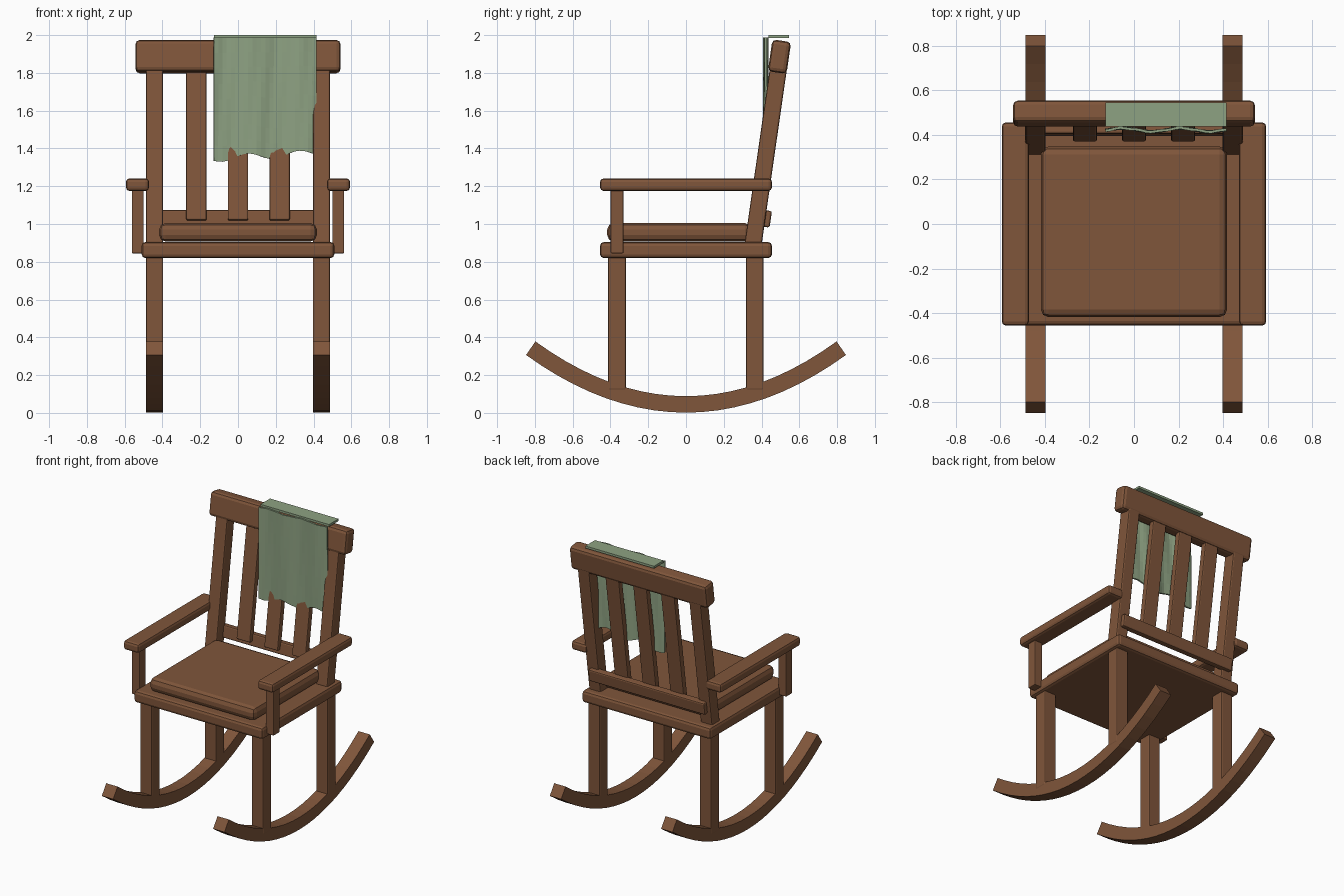
import bpy, bmesh, math
from mathutils import Vector

old = bpy.data.objects.get("Cube")
if old:
    bpy.data.objects.remove(old, do_unlink=True)


def material(name, rgb):
    m = bpy.data.materials.new(name)
    m.use_nodes = True
    m.diffuse_color = (*rgb, 1)
    m.node_tree.nodes["Principled BSDF"].inputs["Base Color"].default_value = (*rgb, 1)
    return m


wood = material("brown wood", (0.215, 0.092, 0.043))
green = material("sage cloth", (0.27, 0.36, 0.225))
LEAN = math.radians(8.2)


def finish(name, bm, mat):
    bmesh.ops.recalc_face_normals(bm, faces=bm.faces)
    mesh = bpy.data.meshes.new(name)
    bm.to_mesh(mesh)
    bm.free()
    mesh.materials.append(mat)
    ob = bpy.data.objects.new(name, mesh)
    bpy.context.scene.collection.objects.link(ob)
    return ob


def box(name, centre, size, bevel=0.0, lean=0.0, mat=wood):
    bm = bmesh.new()
    bmesh.ops.create_cube(bm, size=1)
    bmesh.ops.scale(bm, vec=size, verts=bm.verts)
    ob = finish(name, bm, mat)
    ob.location = centre
    ob.rotation_euler.x = -lean
    if bevel:
        mod = ob.modifiers.new("rounded edges", 'BEVEL')
        mod.width = bevel
        mod.segments = 2
    return ob


def rocker(name, x, width=0.09, half=0.0435, reach=0.822, steps=20):
    # square section swept along a shallow curve
    bm = bmesh.new()
    curve = lambda y: 0.045 + 0.44 * y * y
    rings = []
    for i in range(steps + 1):
        y = reach * (2 * i / steps - 1)
        n = Vector((0, -0.84 * y, 1)).normalized() * half
        p = Vector((x, y, curve(y)))
        side = Vector((width / 2, 0, 0))
        rings.append([bm.verts.new(p + a * side + b * n)
                      for a, b in ((-1, -1), (1, -1), (1, 1), (-1, 1))])
    for a, b in zip(rings, rings[1:]):
        for k in range(4):
            j = (k + 1) % 4
            bm.faces.new((a[k], a[j], b[j], b[k]))
    bm.faces.new(rings[0])
    bm.faces.new(rings[-1])
    return finish(name, bm, wood)


# seat and cushion
box("seat", (0, 0, 0.862), (1.02, 0.91, 0.085), 0.02)
box("seat_cushion", (0, -0.035, 0.956), (0.836, 0.765, 0.098), 0.035)

# paired parts
for side, s in (("left", 1), ("right", -1)):
    rocker(side + "_rocker", s * 0.441)
    for end, y in (("front", -0.365), ("back", 0.364)):
        box(f"{side}_{end}_leg", (s * 0.442, y, 0.475), (0.092, 0.094, 0.71), 0.008)
    box(side + "_back_post", (s * 0.442, 0.424, 1.37), (0.092, 0.09, 0.97), 0.01, LEAN)
    box(side + "_armrest", (s * 0.532, 0, 1.208), (0.122, 0.91, 0.066), 0.018)
    box(side + "_arm_support", (s * 0.531, -0.365, 1.015), (0.062, 0.068, 0.34), 0.005)

# backrest
box("top_rail", (0, 0.495, 1.886), (1.085, 0.1, 0.17), 0.022, LEAN)
box("lower_back_rail", (0, 0.424, 1.028), (0.92, 0.05, 0.088), 0.01, LEAN)
for i, x in enumerate((-0.22, 0, 0.22)):
    box(f"back_slat_{i + 1}", (x, 0.449, 1.425), (0.108, 0.042, 0.82), 0.008, LEAN)

# draped cloth: flat flap over the rail and a rippled sheet hanging in front
X0, X1, COLS, ROWS = -0.128, 0.415, 24, 8
box("cloth_flap", ((X0 + X1) / 2, 0.491, 1.992), (X1 - X0, 0.108, 0.016), mat=green)
bm = bmesh.new()
grid = []
for r in range(ROWS + 1):
    t = r / ROWS
    row = []
    for c in range(COLS + 1):
        x = X0 + (X1 - X0) * c / COLS
        low = 1.345 + 0.055 * (x - X0) + 0.018 * math.sin(23 * x - 1.6 + 2)
        y = 0.422 + 0.008 * math.cos(24.2 * (x + 0.05)) + 0.002 * math.sin(70 * x + 4 * t)
        row.append(bm.verts.new((x, y, 1.988 + (low - 1.988) * t)))
    grid.append(row)
for a, b in zip(grid, grid[1:]):
    for c in range(COLS):
        bm.faces.new((a[c], b[c], b[c + 1], a[c + 1]))
drape = finish("cloth_drape", bm, green)
mod = drape.modifiers.new("cloth thickness", 'SOLIDIFY')
mod.thickness = 0.012
mod.offset = 0
